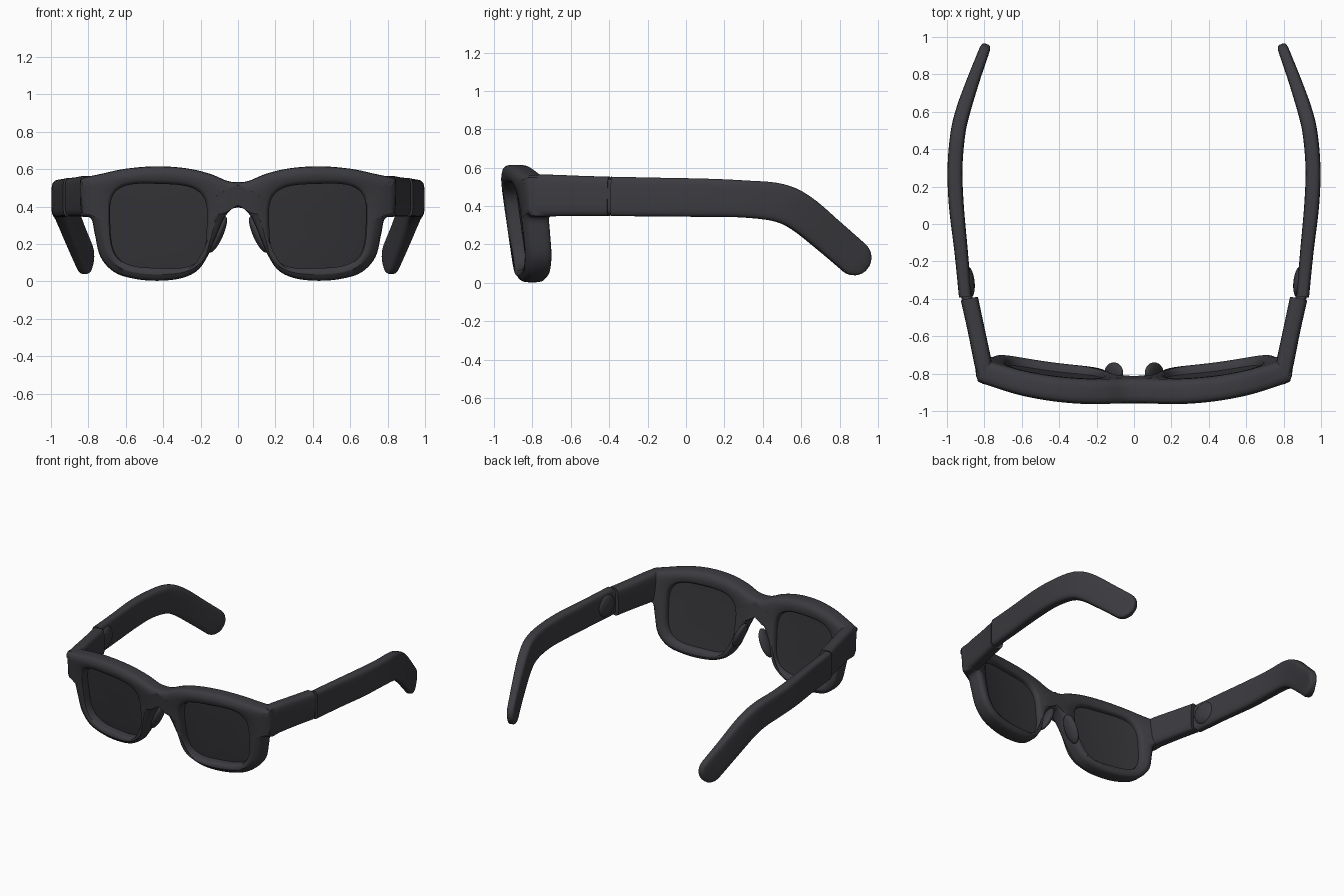
import bpy, bmesh
from math import sin, cos, pi, atan2, radians
from mathutils import Vector, Matrix

cube = bpy.data.objects.get("Cube")
if cube:
    bpy.data.objects.remove(cube, do_unlink=True)


def make_material(name, color):
    mat = bpy.data.materials.new(name)
    mat.use_nodes = True
    mat.diffuse_color = color
    bsdf = mat.node_tree.nodes["Principled BSDF"]
    bsdf.inputs["Base Color"].default_value = color
    bsdf.inputs["Roughness"].default_value = 0.6
    return mat


charcoal = make_material("charcoal plastic", (0.045, 0.044, 0.051, 1))
tinted = make_material("tinted lens", (0.036, 0.036, 0.041, 1))


def finish(name, bm, mat, angle=40):
    """Turn a right-hand half into a smooth object mirrored across x."""
    mesh = bpy.data.meshes.new(name)
    bm.to_mesh(mesh)
    bm.free()
    mesh.materials.append(mat)
    obj = bpy.data.objects.new(name, mesh)
    bpy.context.collection.objects.link(obj)
    bpy.ops.object.select_all(action='DESELECT')
    obj.select_set(True)
    bpy.context.view_layer.objects.active = obj
    bpy.ops.object.shade_smooth_by_angle(angle=radians(angle))
    obj.modifiers.new("Mirror", 'MIRROR').merge_threshold = 0.002
    return obj


def smooth_path(points, steps, closed=False):
    """Catmull-Rom curve through points of any dimension."""
    pts = [Vector(p) for p in points]
    n = len(pts)
    pick = (lambda i: pts[i % n]) if closed else (lambda i: pts[max(0, min(n - 1, i))])
    out = []
    for i in range(n if closed else n - 1):
        a, b, c, d = (pick(i + k) for k in (-1, 0, 1, 2))
        for s in range(steps):
            t = s / steps
            out.append(0.5 * (2 * b + (c - a) * t + (2 * a - 5 * b + 4 * c - d) * t ** 2
                              + (3 * b - a - 3 * c + d) * t ** 3))
    return out if closed else out + [pts[-1]]


def bridge_rings(bm, rings, closed=False):
    """Join successive vertex rings with quads."""
    pairs = list(zip(rings, rings[1:] + rings[:1]))
    for lo, hi in pairs if closed else pairs[:-1]:
        for i in range(len(lo)):
            j = (i + 1) % len(lo)
            bm.faces.new((lo[i], lo[j], hi[j], hi[i]))


def spow(v, p):
    return abs(v) ** p * (1 if v >= 0 else -1)


# Front frame: wrap curve, forward tilt and lens opening
CENTER = Vector((0.425, 0.296))


def wrap(p, depth):
    x, z = p
    front = -0.965 + 0.12 * (abs(x) / 0.84) ** 2.5 + 0.075 * (0.55 - z) / 0.55
    return (x, front + depth, z)


def opening(angle, scale=1.0):
    c, s = cos(angle), sin(angle)
    r = scale * (abs(c / 0.258) ** 3.6 + abs(s / 0.225) ** 3.6) ** (-1 / 3.6)
    taper = 1 + 0.18 * r * s
    return CENTER + Vector((r * c * taper, r * s + 0.03 * r * c))


outline = smooth_path([
    (-.05, .54), (0, .53), (.06, .538), (.15, .575), (.28, .605), (.44, .615),
    (.6, .602), (.73, .575), (.825, .553), (.845, .53), (.845, .37), (.83, .345),
    (.785, .335), (.765, .25), (.735, .13), (.66, .048), (.55, .013), (.43, .003),
    (.31, .015), (.22, .055), (.165, .13), (.125, .22), (.075, .335), (.035, .385),
    (0, .395), (-.05, .405)], 5, closed=True)

# Rim section: (blend from opening to outline, inward offset, depth)
SECTION = [(0, 0, .07), (0, 0, .025), (0, .006, .008), (0, .02, 0), (.5, 0, -.003),
           (1, .035, 0), (1, .014, .008), (1, .003, .022), (1, 0, .045), (1, 0, .09),
           (1, .004, .112), (1, .015, .125), (1, .035, .132), (.5, 0, .132),
           (0, .02, .13), (0, .006, .122), (0, 0, .105)]
bm = bmesh.new()
rings = []
for i, p in enumerate(outline):
    tangent = outline[(i + 1) % len(outline)] - outline[i - 1]
    inward = Vector((tangent.y, -tangent.x)).normalized()
    ray = p - CENTER
    inner = opening(atan2(ray.y, ray.x))
    ring = []
    for blend, offset, depth in SECTION:
        shift = inward * offset if blend == 1 else ray.normalized() * offset
        ring.append(bm.verts.new(wrap(inner.lerp(p, blend) + shift, depth)))
    rings.append(ring)
bridge_rings(bm, rings, closed=True)
bmesh.ops.recalc_face_normals(bm, faces=bm.faces)
bmesh.ops.bisect_plane(bm, geom=bm.verts[:] + bm.edges[:] + bm.faces[:], dist=1e-5,
                       plane_co=(0, 0, 0), plane_no=(1, 0, 0), clear_inner=True)
finish("front_frame", bm, charcoal, 50)

# Lenses: thin closed panels seated inside the rims
bm = bmesh.new()
rings = []
for scale, depth in [(.3, .065), (.7, .065), (1.02, .068), (1.02, .09), (.7, .087), (.3, .087)]:
    rings.append([bm.verts.new(wrap(opening(2 * pi * k / 64, scale), depth)) for k in range(64)])
bridge_rings(bm, rings)
bm.faces.new(rings[0])
bm.faces.new(rings[-1])
bmesh.ops.recalc_face_normals(bm, faces=bm.faces)
finish("lenses", bm, tinted)


def loft_arm(name, stations, steps, round_tip=False, sides=28):
    """Sweep a rounded-rectangle section; station = x, y, z, half width, half height."""
    path = smooth_path(stations, steps)
    if round_tip:
        end, heading = path[-1], (path[-1] - path[-2]).xyz.normalized()
        for k in range(1, 9):
            a = k * pi / 2 / 8.3
            pos = end.xyz + heading * end[4] * sin(a)
            path.append(Vector((*pos, end[3] * cos(a) ** 0.4, end[4] * cos(a))))
    bm = bmesh.new()
    rings = []
    for i, st in enumerate(path):
        t = (path[min(i + 1, len(path) - 1)].xyz - path[max(i - 1, 0)].xyz).normalized()
        side = Vector((t.y, -t.x, 0)).normalized()
        up = side.cross(t)
        ring = []
        for k in range(sides):
            a = 2 * pi * (k + 0.5) / sides
            ring.append(bm.verts.new(st.xyz + side * st[3] * spow(cos(a), 0.55)
                                     + up * st[4] * spow(sin(a), 0.4)))
        rings.append(ring)
    bridge_rings(bm, rings)
    bm.faces.new(rings[0])
    bm.faces.new(rings[-1])
    bmesh.ops.recalc_face_normals(bm, faces=bm.faces)
    return finish(name, bm, charcoal)


# Arms: short hinge blocks fixed to the frame, then the long folding temples
loft_arm("hinge_blocks", [(.795, -.81, .453, .045, .108), (.812, -.72, .455, .047, .109),
                          (.845, -.56, .453, .046, .105), (.88, -.4, .45, .047, .103)], 4)
loft_arm("hinge_pins", [(.885, -.42, .45, .03, .09), (.9, -.37, .45, .028, .09)], 1)
loft_arm("temple_arms", [(.902, -.39, .45, .034, .103), (.924, -.15, .447, .036, .101),
                         (.95, .1, .443, .04, .1), (.957, .3, .437, .04, .097),
                         (.942, .48, .418, .04, .1), (.915, .6, .363, .039, .098),
                         (.866, .75, .24, .034, .094), (.82, .875, .132, .03, .093)],
         6, round_tip=True)


def add_ellipsoid(name, location, radii, axis, tilt):
    bm = bmesh.new()
    bmesh.ops.create_uvsphere(bm, u_segments=24, v_segments=14, radius=1)
    bm.transform(Matrix.Translation(location) @ Matrix.Rotation(radians(tilt), 4, axis)
                 @ Matrix.Diagonal((*radii, 1)))
    return finish(name, bm, charcoal)


# Inner hinge covers and nose pads
add_ellipsoid("hinge_covers", (.882, -.31, .45), (.03, .085, .08), 'Z', -6)
add_ellipsoid("nose_pads", (.108, -.795, .25), (.028, .055, .105), 'Y', -24)
